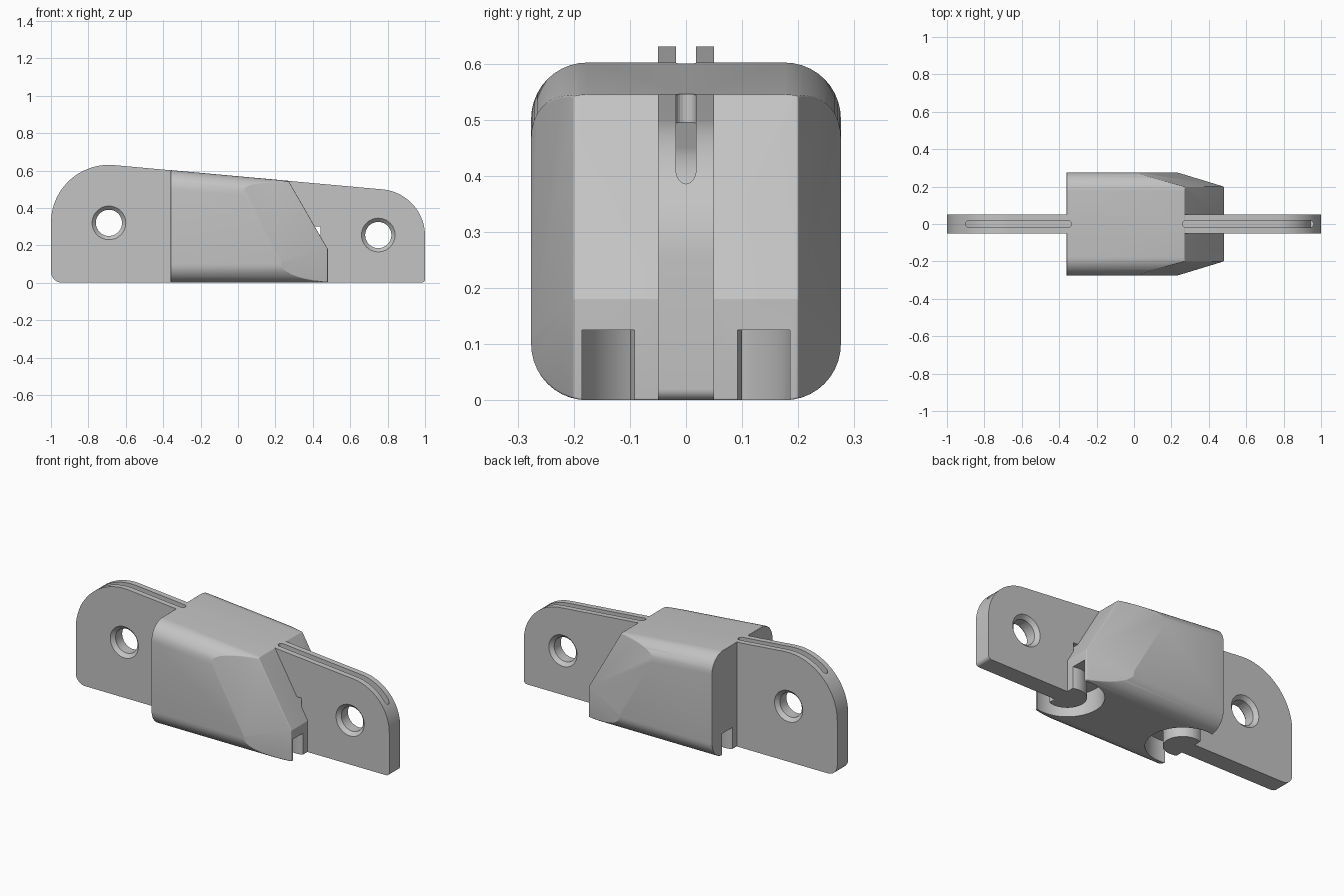
import bpy, bmesh, math
from mathutils import Vector

if "Cube" in bpy.data.objects:
    bpy.data.objects.remove(bpy.data.objects["Cube"])

grey = bpy.data.materials.new("plain_grey")
grey.use_nodes = True
grey.diffuse_color = (0.55, 0.55, 0.55, 1)
grey.node_tree.nodes["Principled BSDF"].inputs["Base Color"].default_value = grey.diffuse_color


def arc(cx, cy, r, a0, a1, steps=10):
    return [(cx + r * math.cos(math.radians(a0 + (a1 - a0) * i / steps)),
             cy + r * math.sin(math.radians(a0 + (a1 - a0) * i / steps)))
            for i in range(steps + 1)]


def extrude(name, pts, place, lo, hi):
    """Prism over a 2D outline; place(u, v, w) gives the 3D point."""
    bm = bmesh.new()
    rings = [[bm.verts.new(place(u, v, w)) for u, v in pts] for w in (lo, hi)]
    n = len(pts)
    bm.faces.new(rings[0])
    bm.faces.new(rings[1])
    for i in range(n):
        j = (i + 1) % n
        bm.faces.new((rings[0][i], rings[0][j], rings[1][j], rings[1][i]))
    return finish(name, bm)


def finish(name, bm):
    bmesh.ops.recalc_face_normals(bm, faces=bm.faces[:])
    mesh = bpy.data.meshes.new(name)
    bm.to_mesh(mesh)
    bm.free()
    mesh.materials.append(grey)
    ob = bpy.data.objects.new(name, mesh)
    bpy.context.collection.objects.link(ob)
    return ob


def cone(name, r1, r2, depth, loc, rot_x=0):
    bpy.ops.mesh.primitive_cone_add(vertices=48, radius1=r1, radius2=r2, depth=depth,
                                    location=loc, rotation=(rot_x, 0, 0))
    ob = bpy.context.object
    ob.name = name
    ob.data.materials.append(grey)
    return ob


def apply(ob, mod):
    bpy.ops.object.select_all(action='DESELECT')
    bpy.context.view_layer.objects.active = ob
    ob.select_set(True)
    bpy.ops.object.modifier_apply(modifier=mod.name)


def boolean(ob, other, op='DIFFERENCE'):
    mod = ob.modifiers.new("cut", 'BOOLEAN')
    mod.operation, mod.solver, mod.object = op, 'EXACT', other
    bpy.context.view_layer.update()
    apply(ob, mod)
    bpy.data.objects.remove(other)


def xz(u, v, w):
    return (u, w, v)


def plate_outline(inset):
    return (arc(-0.94, 0.06, 0.06, 270, 180) if not inset else [(-0.95, 0)]) \
        + arc(-0.69, 0.32, 0.31 - inset, 180, 85, 24) \
        + arc(0.75, 0.25, 0.25 - inset, 85, 0, 24) \
        + (arc(0.98, 0.02, 0.02, 0, -90, 8) if not inset else [(0.95, 0)])


# Flat mounting plate, open under the body
plate = extrude("plate", plate_outline(0), xz, -0.05, 0.05)
gap = [(-0.32, -0.1), (0.44, -0.1), (0.44, 0.3), (-0.32, 0.3)]
boolean(plate, extrude("plate_gap", gap, xz, -0.1, 0.1))

# Countersunk screw holes
for x, z in ((-0.69, 0.32), (0.75, 0.255)):
    boolean(plate, cone("hole", 0.07, 0.07, 0.3, (x, 0, z), math.pi / 2))
    for side in (-1, 1):
        boolean(plate, cone("countersink", 0.11, 0.06, 0.05, (x, side * 0.045, z),
                            side * math.pi / 2))

# Body: rounded section with a sloping top
W, R, TOP = 0.276, 0.1, 0.602
section = []
for cy, cz, a in ((W - R, TOP - R, 0), (R - W, TOP - R, 90), (R - W, R, 180), (W - R, R, 270)):
    section += arc(cy, cz, R, a, a + 90)


def body_point(y, z, x):
    return (x, y, z - 0.0906 * (x + 0.36) if z > 0.3 else z)


body = extrude("body", section, body_point, -0.36, 0.48)

# Slanted nose and its side chamfers
bm = bmesh.new()
bm.from_mesh(body.data)
slope = Vector((0.365, 0, 0.21)).normalized()
planes = [(Vector((0.27, 0, 0.545)), slope)]
for s in (-1, 1):
    for n in (slope, Vector((1, 0, 0))):
        planes.append((Vector((0.48, s * 0.2, 0.18)), n * 0.076 + Vector((0, s * 0.25, 0))))
for point, normal in planes:
    bmesh.ops.bisect_plane(bm, geom=bm.verts[:] + bm.edges[:] + bm.faces[:], dist=1e-5,
                           plane_co=point, plane_no=normal.normalized(), clear_outer=True)
    bmesh.ops.holes_fill(bm, edges=[e for e in bm.edges if e.is_boundary], sides=0)
bmesh.ops.recalc_face_normals(bm, faces=bm.faces[:])
bm.to_mesh(body.data)
bm.free()

bevel = body.modifiers.new("soft_edges", 'BEVEL')
bevel.width, bevel.segments = 0.014, 6
bevel.limit_method, bevel.angle_limit = 'ANGLE', math.radians(40)
apply(body, bevel)

# Ring recesses under both ends
for x in (0.44, -0.32):
    ring = cone("ring", 0.19, 0.19, 0.225, (x, 0, 0.0125))
    boolean(ring, cone("ring_core", 0.1, 0.1, 0.4, (x, 0, 0)))
    boolean(body, ring)

boolean(body, plate, 'UNION')

# Round-ended grooves along the top edge
for x0, x1 in ((-0.9, -0.335), (0.26, 0.96)):
    r = 0.018
    slot = extrude("slot", arc(x1 - r, 0, r, -90, 90) + arc(x0 + r, 0, r, 90, 270),
                   lambda u, v, w: (u, v, w), 0.3, 0.8)
    boolean(slot, extrude("slot_floor", plate_outline(0.05), xz, -0.1, 0.1))
    boolean(body, slot)

body.name = "bracket_body"
body.data.materials.clear()
body.data.materials.append(grey)
for f in body.data.polygons:
    f.material_index = 0
bpy.ops.object.select_all(action='DESELECT')
bpy.context.view_layer.objects.active = body
body.select_set(True)
bpy.ops.object.shade_smooth_by_angle(angle=math.radians(16))
